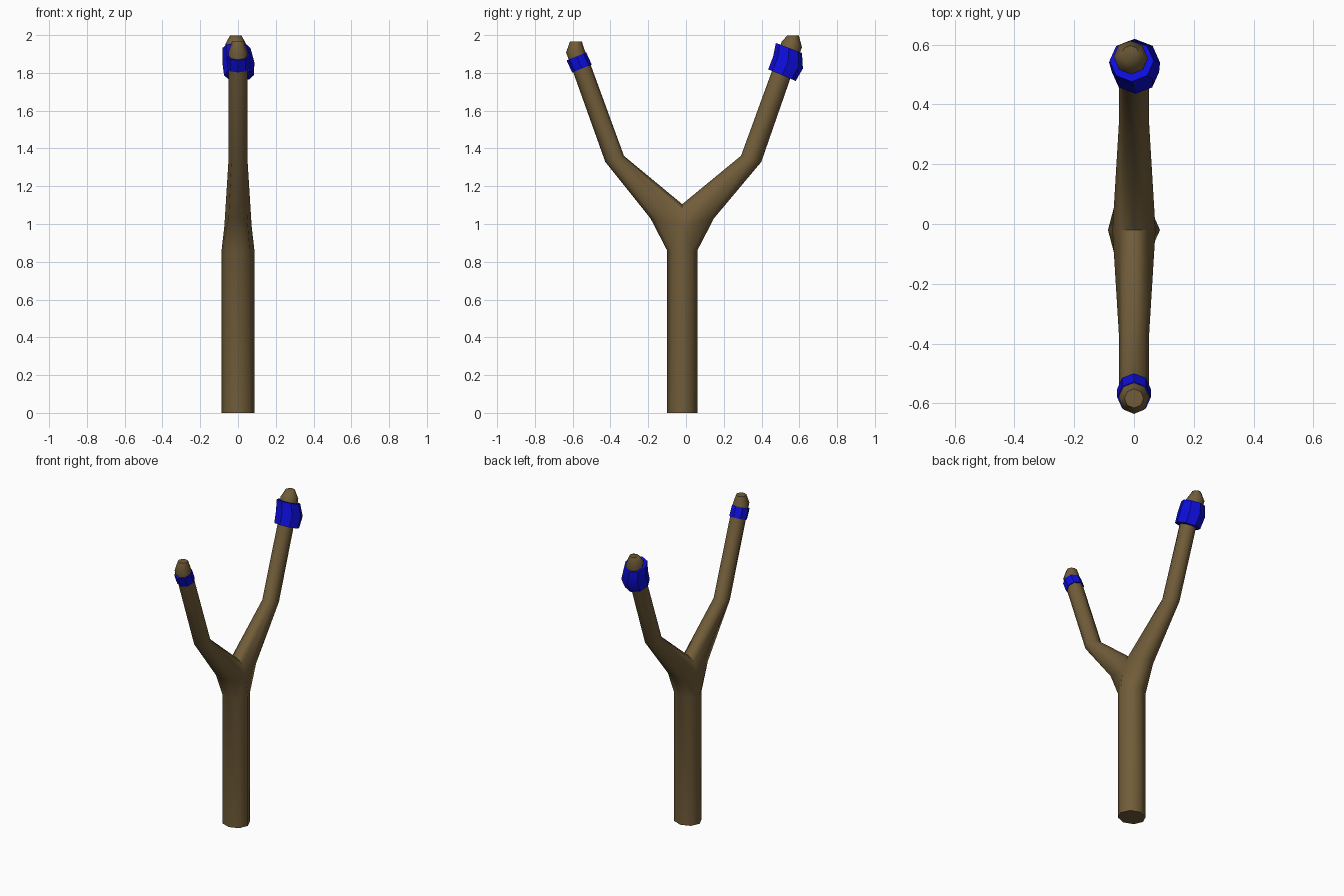
import bpy, bmesh
from math import sin, cos, pi, radians
from mathutils import Vector

cube = bpy.data.objects.get("Cube")
if cube:
    bpy.data.objects.remove(cube, do_unlink=True)

SIDES = 8
MID_Y = -0.02  # centre line of the handle


def material(name, rgb):
    m = bpy.data.materials.new(name)
    m.use_nodes = True
    m.diffuse_color = (*rgb, 1)
    bsdf = m.node_tree.nodes["Principled BSDF"]
    bsdf.inputs["Base Color"].default_value = (*rgb, 1)
    bsdf.inputs["Roughness"].default_value = 0.8
    return m


wood = material("brown wood", (0.165, 0.108, 0.041))
cloth = material("blue band", (0.004, 0.004, 0.70))


def ring(centre, radius, tilt, side, width=None):
    """Octagon whose first corner points outward along side * y."""
    out = Vector((0, side * cos(radians(tilt)), -sin(radians(tilt))))
    across = Vector((width or radius, 0, 0))
    return [Vector(centre) + out * radius * cos(2 * pi * k / SIDES)
            + across * sin(2 * pi * k / SIDES) for k in range(SIDES)]


def loft(bm, rings, skip=()):
    """Joins rings with quads; skip leaves out sides of the first step."""
    rows = [[bm.verts.new(p) for p in r] for r in rings]
    for i in range(len(rows) - 1):
        for k in range(SIDES):
            if i == 0 and k in skip:
                continue
            n = (k + 1) % SIDES
            bm.faces.new((rows[i][k], rows[i][n], rows[i + 1][n], rows[i + 1][k]))
    return rows


def finish(bm, name, mat, angle):
    bmesh.ops.remove_doubles(bm, verts=bm.verts, dist=0.0005)
    loose = [v for v in bm.verts if not v.link_faces]
    bmesh.ops.delete(bm, geom=loose, context='VERTS')
    bmesh.ops.recalc_face_normals(bm, faces=bm.faces)
    mesh = bpy.data.meshes.new(name)
    bm.to_mesh(mesh)
    bm.free()
    mesh.materials.append(mat)
    ob = bpy.data.objects.new(name, mesh)
    bpy.context.collection.objects.link(ob)
    bpy.ops.object.select_all(action='DESELECT')
    bpy.context.view_layer.objects.active = ob
    ob.select_set(True)
    bpy.ops.object.shade_smooth_by_angle(angle=radians(angle))


# Forked stick: handle
bm = bmesh.new()
rows = loft(bm, [ring((0, MID_Y, z), 0.08, 0, 1, 0.087) for z in (0, 0.86)])
bm.faces.new(rows[0])


def fork_start(side):
    """Outer half of an octagon, closed by the saddle on the centre plane."""
    pts = [(0, 0.168, 1.03), (0.05, 0.14, 1.025), (0.072, 0, 0.99),
           (0.046, 0, 1.075), (0, 0, 1.105)]
    half = [Vector((x, MID_Y + side * y, z)) for x, y, z in pts]
    return half + [Vector((-p.x, p.y, p.z)) for p in half[3:0:-1]]


# Forked stick: arms, each ending in a blunt tip
arms = {
    -1: [((0, -0.378, 1.345), 0.052, 17), ((0, -0.557, 1.84), 0.05, 20),
         ((0, -0.585, 1.912), 0.05, 5), ((0, -0.583, 1.965), 0.032, 0)],
    1: [((0, 0.345, 1.345), 0.056, 17), ((0, 0.525, 1.85), 0.052, 20),
        ((-0.012, 0.56, 1.95), 0.056, 15), ((-0.012, 0.567, 1.999), 0.03, 0)],
}
for side, steps in arms.items():
    base = ring((0, MID_Y, 0.86), 0.08, 0, side, 0.087)
    rings = [base, fork_start(side)]
    rings += [ring(c, r, t, side, min(r, 0.05) if c[0] == 0 else r)
              for c, r, t in steps]
    rows = loft(bm, rings, skip=(2, 3, 4, 5))
    bm.faces.new(rows[-1])
finish(bm, "forked_stick", wood, 60)


# Wrapped bands
def band(name, side, steps):
    bm = bmesh.new()
    rows = loft(bm, [ring(c, r, t, side) for c, r, t in steps])
    bm.faces.new(rows[0])
    bm.faces.new(rows[-1])
    finish(bm, name, cloth, 40)


band("front_band", -1, [((0, -0.551, 1.823), 0.056, 22),
                        ((0, -0.58, 1.887), 0.056, 22)])
band("back_band", 1, [((0.005, 0.508, 1.788), 0.079, 23),
                      ((0.002, 0.54, 1.855), 0.085, 22),
                      ((-0.008, 0.545, 1.932), 0.074, 21)])
